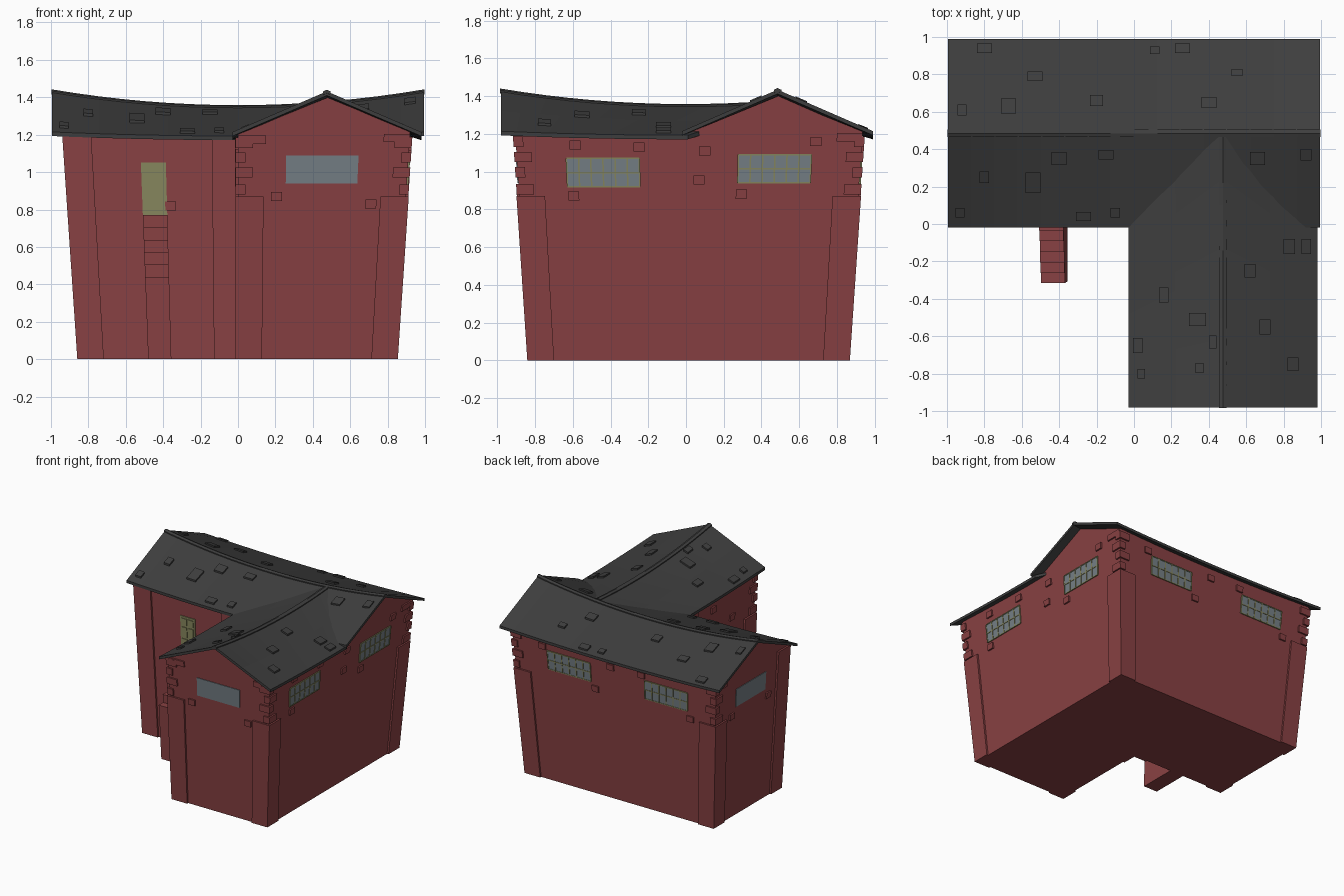
import bpy, bmesh

if "Cube" in bpy.data.objects:
    bpy.data.objects.remove(bpy.data.objects["Cube"])


def material(name, rgb):
    m = bpy.data.materials.new(name)
    m.diffuse_color = (*rgb, 1)
    m.use_nodes = True
    m.node_tree.nodes["Principled BSDF"].inputs["Base Color"].default_value = m.diffuse_color
    return m


RED = material("barn red", (0.25, 0.053, 0.056))
SLATE = material("dark slate", (0.048, 0.048, 0.048))
GLASS = material("blue grey glass", (0.18, 0.215, 0.24))
OLIVE = material("olive paint", (0.24, 0.24, 0.11))


def finish(name, bm, mat, taper=True):
    """Lean the walls inwards toward the ground, then store the mesh."""
    if taper:
        for v in bm.verts:
            s = (0.85 + 0.08 * v.co.z / 1.2) / 0.93
            v.co.x *= s
            v.co.y *= s
    bmesh.ops.recalc_face_normals(bm, faces=bm.faces)
    me = bpy.data.meshes.new(name)
    bm.to_mesh(me)
    bm.free()
    me.materials.append(mat)
    ob = bpy.data.objects.new(name, me)
    bpy.context.collection.objects.link(ob)


def box(bm, x0, x1, y0, y1, z0, z1):
    v = bmesh.ops.create_cube(bm, size=1)["verts"]
    for p in v:
        p.co.x = x1 if p.co.x > 0 else x0
        p.co.y = y1 if p.co.y > 0 else y0
        p.co.z = z1 if p.co.z > 0 else z0


def boxes(name, mat, items):
    bm = bmesh.new()
    for b in items:
        box(bm, *b)
    finish(name, bm, mat)


def span(a, b, n):
    return [a + (b - a) * i / n for i in range(n + 1)]


# Sagging roof heights: t runs from eave to ridge, u along the ridge
def height(t, u):
    return 1.215 + 0.22 * t - (0.022 + 0.063 * t) * (1 - u * u)


def main_z(x, y):
    return height(1 - abs(y - 0.485) / 0.505, x)


def wing_z(x, y):
    return height(1 - abs(x - 0.475) / 0.505, y)


def sheet(bm, grid, zf, top, bottom):
    """Closed slab over a grid of (x, y) points following a roof height."""
    layers = [[[bm.verts.new((x, y, zf(x, y) + o)) for x, y in row] for row in grid]
              for o in (top, bottom)]
    n, m = len(grid), len(grid[0])
    for g in layers:
        for i in range(n - 1):
            for j in range(m - 1):
                bm.faces.new((g[i][j], g[i + 1][j], g[i + 1][j + 1], g[i][j + 1]))
    ring = ([(i, 0) for i in range(n - 1)] + [(n - 1, j) for j in range(m - 1)]
            + [(i, m - 1) for i in range(n - 1, 0, -1)] + [(0, j) for j in range(m - 1, 0, -1)])
    a, b = layers
    for (i, j), (k, l) in zip(ring, ring[1:] + ring[:1]):
        bm.faces.new((a[i][j], a[k][l], b[k][l], b[i][j]))


def walls(name, lengths, side0, ridge, side1, zf, along_x):
    """Pentagonal house prism whose top follows the roof."""
    def at(u, v):
        return (u, v) if along_x else (v, u)
    bm = bmesh.new()
    rows = []
    for u in lengths:
        tops = [(*at(u, v), zf(*at(u, v)) - 0.02) for v in (side0, ridge, side1)]
        pts = [(*at(u, side0), 0), *tops, (*at(u, side1), 0)]
        rows.append([bm.verts.new(p) for p in pts])
    for a, b in zip(rows, rows[1:]):
        for k in range(5):
            bm.faces.new((a[k], a[(k + 1) % 5], b[(k + 1) % 5], b[k]))
    bm.faces.new(rows[0])
    bm.faces.new(rows[-1])
    finish(name, bm, RED)


walls("main_walls", span(-0.925, 0.92, 12), 0, 0.485, 0.935, main_z, True)
walls("wing_walls", span(-0.905, 0, 8), 0, 0.475, 0.92, wing_z, False)

# Roof slabs; the wing roof stops at the valleys
bm = bmesh.new()
sheet(bm, [[(x, y) for y in (-0.02, 0.485, 0.99)] for x in span(-0.995, 0.995, 16)],
      main_z, 0, -0.022)
finish("main_roof", bm, SLATE, False)

bm = bmesh.new()
cols = []
for x in (-0.03, 0.222, 0.475, 0.727, 0.98):
    end = min(0.485, 0.515 - abs(x - 0.475))
    cols.append([(x, y) for y in span(-0.98, end, 12)])
sheet(bm, cols, wing_z, 0, -0.022)
finish("wing_roof", bm, SLATE, False)

# Ridge caps
bm = bmesh.new()
sheet(bm, [[(x, y) for y in (0.465, 0.485, 0.505)] for x in span(-0.998, 0.998, 16)],
      main_z, 0.008, -0.01)
sheet(bm, [[(x, y) for y in span(-0.985, 0.46, 12)] for x in (0.455, 0.475, 0.495)],
      wing_z, 0.008, -0.01)
finish("ridge_caps", bm, SLATE, False)

# Loose raised shingles: centre x, y and half sizes
MAIN_SHINGLES = [
    (-0.8, 0.94, .04, .025), (-0.53, 0.79, .04, .025), (-0.67, 0.63, .04, .04),
    (-0.92, 0.61, .025, .03), (0.11, 0.93, .025, .02), (0.26, 0.94, .04, .025),
    (0.55, 0.81, .03, .02), (0.4, 0.65, .04, .03), (-0.2, 0.66, .035, .03),
    (-0.54, 0.22, .04, .055), (-0.4, 0.35, .04, .035), (-0.27, 0.04, .04, .025),
    (-0.93, 0.06, .025, .025), (-0.1, 0.06, .025, .025), (-0.15, 0.37, .04, .025),
    (-0.8, 0.25, .025, .03), (0.66, 0.35, .04, .035), (0.92, 0.37, .03, .03)]
WING_SHINGLES = [
    (0.62, -0.25, .03, .035), (0.83, -0.12, .03, .04), (0.92, -0.12, .025, .04),
    (0.34, -0.51, .045, .035), (0.35, -0.77, .025, .025), (0.02, -0.65, .025, .04),
    (0.04, -0.8, .02, .025), (0.16, -0.38, .025, .04), (0.42, -0.63, .02, .035),
    (0.7, -0.55, .03, .04), (0.85, -0.75, .03, .035)]
bm = bmesh.new()
for zf, spots in ((main_z, MAIN_SHINGLES), (wing_z, WING_SHINGLES)):
    for x, y, a, b in spots:
        sheet(bm, [[(x - a, y - b), (x - a, y + b)], [(x + a, y - b), (x + a, y + b)]],
              zf, 0.013, -0.005)
finish("raised_shingles", bm, SLATE, False)

# Wall planes: axis, position, outward sign
PLANES = {"front": ("y", -0.905, -1), "back": ("y", 0.935, 1), "right": ("x", 0.92, 1),
          "left": ("x", -0.925, -1), "porch": ("y", 0, -1), "court": ("x", 0, -1)}


def plate(wall, u0, u1, z0, z1, out):
    axis, pos, sign = PLANES[wall]
    a, b = sorted((pos - 0.004 * sign, pos + out * sign))
    return (u0, u1, a, b, z0, z1) if axis == "y" else (a, b, u0, u1, z0, z1)


# Windows: plain on the gables of front and left, barred elsewhere
WINDOWS = [("front", 0.26, 0.65, 0.94, 1.09, False), ("left", 0.28, 0.67, 0.93, 1.08, False),
           ("right", -0.64, -0.25, 0.92, 1.07, True), ("right", 0.28, 0.67, 0.94, 1.09, True),
           ("back", -0.67, -0.28, 0.93, 1.08, True), ("back", 0.22, 0.61, 0.94, 1.09, True)]
panes, bars = [], []
for wall, u0, u1, z0, z1, barred in WINDOWS:
    panes.append(plate(wall, u0, u1, z0, z1, 0.005))
    if barred:
        bars += [plate(wall, u - .004, u + .004, z0, z1, 0.009) for u in span(u0, u1, 6)]
        bars += [plate(wall, u0, u1, z - .004, z + .004, 0.008) for z in span(z0, z1, 2)]
boxes("window_panes", GLASS, panes)
boxes("window_bars", OLIVE, bars)

# Panelled door
door = [plate("porch", -0.525, -0.39, 0.77, 1.05, 0.008)]
for u in (-0.51, -0.452):
    for z0, z1 in ((0.79, 0.87), (0.885, 0.965), (0.98, 1.035)):
        door.append(plate("porch", u, u + 0.047, z0, z1, 0.014))
boxes("door", OLIVE, door)

# Stone steps up to the door
boxes("steps", RED, [(-0.525, -0.39, -0.335 + .06 * i, -0.275 + .06 * i if i < 5 else 0.01,
                      0, 0.44 + .066 * i) for i in range(6)])

# Corner pilasters
P, W = 0.015, 0.14
boxes("corner_pilasters", RED, [
    (-0.925 - P, -0.925 + W, -P, W, 0, 1.19),
    (-0.925 - P, -0.925 + W, 0.935 - W, 0.935 + P, 0, 0.87),
    (0.92 - W, 0.92 + P, 0.935 - W, 0.935 + P, 0, 0.87),
    (0.92 - W, 0.92 + P, -0.905 - P, -0.905 + W, 0, 0.87),
    (-P, W, -0.905 - P, -0.905 + W, 0, 0.87),
    (-W, 0.01, -P, 0.01, 0, 1.18), (-P, 0.01, -W, 0.01, 0, 1.18)])

# Quoins wrapping the upper corners
quoins = []
for cx, cy, sx, sy in ((-0.925, 0, -1, -1), (-0.925, 0.935, -1, 1), (0.92, 0.935, 1, 1),
                       (0.92, -0.905, 1, -1), (0, -0.905, -1, -1)):
    for i, z in enumerate((0.88, 0.97, 1.05, 1.13)):
        a, b = (0.08, 0.04) if i % 2 else (0.04, 0.08)
        xs = sorted((cx + .013 * sx, cx - a * sx))
        ys = sorted((cy + .013 * sy, cy - b * sy))
        quoins.append((*xs, *ys, z, z + 0.055))
boxes("corner_quoins", RED, quoins)

# Scattered proud bricks: wall, centre and height
BRICKS = [("porch", -0.37, 0.82), ("front", 0.21, 0.87), ("front", 0.73, 0.83),
          ("right", -0.59, 1.14), ("right", -0.25, 1.13), ("right", 0.1, 1.11),
          ("right", 0.07, 0.955), ("right", -0.61, 0.87), ("right", 0.3, 0.88),
          ("right", 0.69, 1.16), ("back", -0.7, 0.87), ("back", -0.25, 1.12),
          ("back", 0.18, 0.89), ("back", 0.65, 1.12), ("back", 0.03, 1.11),
          ("left", 0.24, 0.87), ("left", 0.72, 0.87), ("court", -0.35, 1.1),
          ("court", -0.6, 0.95)]
bricks = [plate(w, u - .03, u + .03, z - .024, z + .024, 0.013) for w, u, z in BRICKS]
bricks += [plate("front", 0, 0.15, 1.15, 1.195, 0.012),
           plate("front", 0.78, 0.92, 1.16, 1.205, 0.012),
           plate("right", 0.8, 0.935, 1.16, 1.205, 0.012),
           plate("left", 0.8, 0.935, 1.16, 1.205, 0.012)]
boxes("proud_bricks", RED, bricks)
